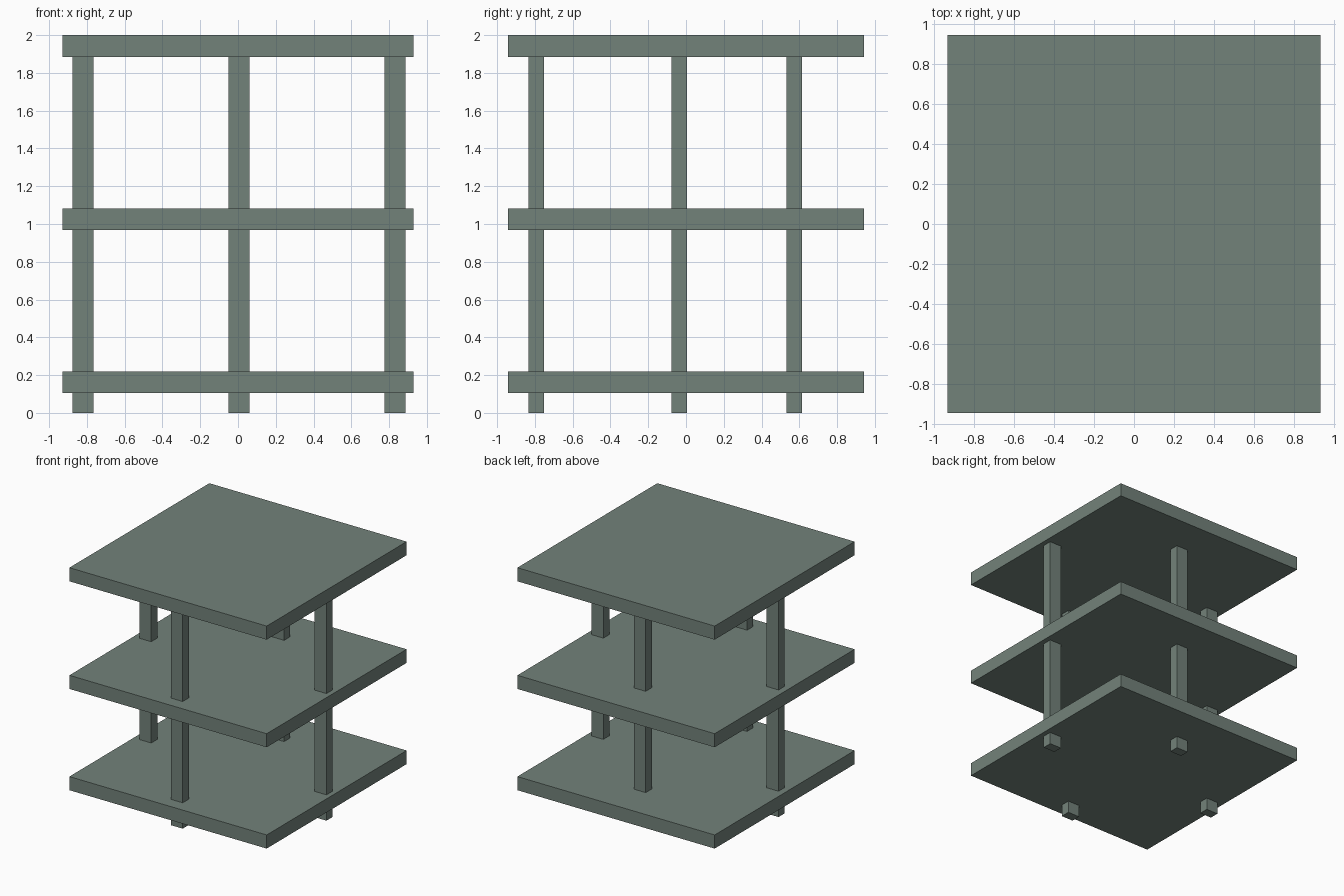
import bpy

if "Cube" in bpy.data.objects:
    bpy.data.objects.remove(bpy.data.objects["Cube"])

# Single grey-green finish
finish = bpy.data.materials.new("grey_green")
finish.diffuse_color = (0.171, 0.223, 0.195, 1.0)
finish.use_nodes = True
finish.node_tree.nodes["Principled BSDF"].inputs["Base Color"].default_value = finish.diffuse_color


def box(name, x, y, z):
    """Box from (min, max) ranges on each axis."""
    ranges = (x, y, z)
    bpy.ops.mesh.primitive_cube_add(size=1, location=[(a + b) / 2 for a, b in ranges])
    ob = bpy.context.object
    ob.name = name
    ob.scale = [b - a for a, b in ranges]
    bpy.ops.object.transform_apply(location=False, rotation=False, scale=True)
    ob.data.materials.append(finish)
    return ob


# Three square shelves
for name, z0 in (("bottom_shelf", 0.104), ("middle_shelf", 0.967), ("top_shelf", 1.884)):
    box(name, (-0.93, 0.93), (-0.942, 0.942), (z0, z0 + 0.116))

# Four posts in a diamond, one near the middle of each side
POST_X, POST_Y = 0.112, 0.082
posts = {
    "front_post": (0.006, -0.792),
    "back_post": (0.006, 0.573),
    "left_post": (-0.82, -0.036),
    "right_post": (0.832, -0.036),
}
for name, (x, y) in posts.items():
    box(name, (x - POST_X / 2, x + POST_X / 2), (y - POST_Y / 2, y + POST_Y / 2), (0, 1.9))
